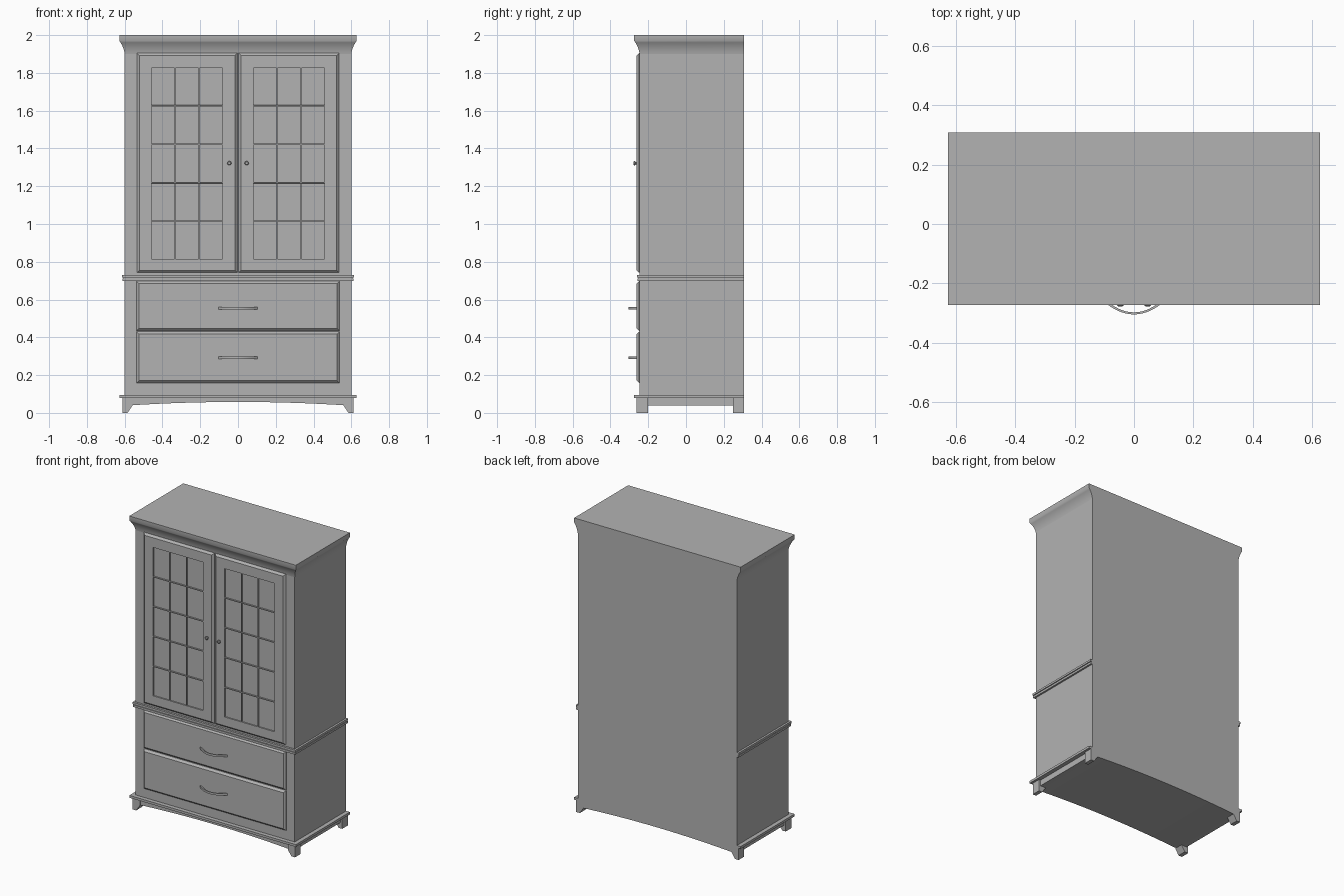
import bpy, bmesh, math

cube = bpy.data.objects.get("Cube")
if cube:
    bpy.data.objects.remove(cube, do_unlink=True)

grey = bpy.data.materials.new("cabinet grey")
grey.use_nodes = True
COLOUR = (0.45, 0.45, 0.45, 1)
grey.diffuse_color = COLOUR
bsdf = next(n for n in grey.node_tree.nodes if n.type == 'BSDF_PRINCIPLED')
bsdf.inputs["Base Color"].default_value = COLOUR

HALF, FRONT, BACK = 0.6, -0.246, 0.308
FACE = -0.261  # front plane of doors and drawers


def finish(name, bm, smooth=False):
    bmesh.ops.recalc_face_normals(bm, faces=bm.faces)
    mesh = bpy.data.meshes.new(name)
    bm.to_mesh(mesh)
    bm.free()
    mesh.materials.append(grey)
    ob = bpy.data.objects.new(name, mesh)
    bpy.context.collection.objects.link(ob)
    if smooth:
        bpy.ops.object.select_all(action='DESELECT')
        ob.select_set(True)
        bpy.context.view_layer.objects.active = ob
        bpy.ops.object.shade_smooth_by_angle(angle=math.radians(35))
    return ob


def skin(name, rings, smooth=False):
    """Join equal rings of points into a closed, capped solid."""
    bm = bmesh.new()
    loops = [[bm.verts.new(p) for p in ring] for ring in rings]
    n = len(loops[0])
    for a, b in zip(loops, loops[1:]):
        for i in range(n):
            j = (i + 1) % n
            bm.faces.new((a[i], a[j], b[j], b[i]))
    bm.faces.new(loops[0])
    bm.faces.new(loops[-1])
    return finish(name, bm, smooth)


def moulding(name, profile, smooth=False):
    """Profile of (overhang, z) round front and sides, flush at the back."""
    return skin(name, [[(-HALF - o, FRONT - o, z), (HALF + o, FRONT - o, z),
                        (HALF + o, BACK, z), (-HALF - o, BACK, z)]
                       for o, z in profile], smooth)


def prism(name, outline, y0, y1):
    return skin(name, [[(x, y, z) for x, z in outline] for y in (y0, y1)])


def panel(name, x0, x1, z0, z1):
    """Raised drawer front with chamfered edges."""
    rings = []
    for inset, y in ((0, FRONT + 0.005), (0, FRONT - 0.002), (0.013, FACE)):
        rings.append([(x0 + inset, y, z0 + inset), (x1 - inset, y, z0 + inset),
                      (x1 - inset, y, z1 - inset), (x0 + inset, y, z1 - inset)])
    return skin(name, rings)


def door(name, side):
    """Chamfered door with sunken panes, three across and five high."""
    xs = [0.016] + [0.08 + 0.127 * i for i in range(4)] + [0.522]
    zs = [0.755] + [0.812 + 0.2034 * i for i in range(6)] + [1.892]
    bm = bmesh.new()
    grid = [[bm.verts.new((side * x, FACE, z)) for z in zs] for x in xs]
    panes = []
    for i in range(len(xs) - 1):
        for k in range(len(zs) - 1):
            f = bm.faces.new((grid[i][k], grid[i + 1][k], grid[i + 1][k + 1], grid[i][k + 1]))
            if 0 < i < len(xs) - 2 and 0 < k < len(zs) - 2:
                panes.append(f)
    bmesh.ops.recalc_face_normals(bm, faces=bm.faces)
    if bm.faces[:][0].normal.y > 0:
        bmesh.ops.reverse_faces(bm, faces=bm.faces)
    # chamfer and edge, made from the outer boundary
    cx, cz = (xs[0] + xs[-1]) / 2 * side, (zs[0] + zs[-1]) / 2
    hx, hz = (xs[-1] - xs[0]) / 2, (zs[-1] - zs[0]) / 2
    edges = [e for e in bm.edges if e.is_boundary]
    for grow, y in ((0.013, FRONT - 0.002), (0, FRONT + 0.005)):
        new = bmesh.ops.extrude_edge_only(bm, edges=edges)["geom"]
        edges = [g for g in new if isinstance(g, bmesh.types.BMEdge)]
        for v in (g for g in new if isinstance(g, bmesh.types.BMVert)):
            v.co.x = cx + (v.co.x - cx) * (hx + grow) / hx
            v.co.z = cz + (v.co.z - cz) * (hz + grow) / hz
            v.co.y = y
        hx, hz = hx + grow, hz + grow
    bmesh.ops.inset_individual(bm, faces=panes, thickness=0.004, depth=0)
    bmesh.ops.inset_individual(bm, faces=panes, thickness=0.0005, depth=-0.008)
    return finish(name, bm)


def handle(name, z):
    """Bowed bar pull with a rectangular section."""
    rings = []
    for i in range(17):
        t = i / 8 - 1
        y = -0.305 + 0.046 * t * t
        x = 0.105 * t
        rings.append([(x, y, z - 0.007), (x * 0.96, y + 0.007, z - 0.007),
                      (x * 0.96, y + 0.007, z + 0.007), (x, y, z + 0.007)])
    return skin(name, rings, True)


# Carcass and mouldings
moulding("cabinet_body", [(0, 0.075), (0, 1.91)])
moulding("crown_moulding", [(0, 1.9), (0.002, 1.913), (0.007, 1.93), (0.014, 1.947),
                            (0.022, 1.961), (0.028, 1.97), (0.028, 2.0)], True)
moulding("waist_moulding", [(0.012, 0.698), (0.012, 0.712), (0.006, 0.712),
                            (0.006, 0.716), (0.014, 0.716), (0.014, 0.73)])
moulding("base_moulding", [(0.028, 0.08), (0.028, 0.096)])

# Arched plinth and four feet
arch = [(0.57 * t, 0.058 - 0.018 * t * t) for t in (i / 8 - 1 for i in range(17))]
outline = [(-HALF, 0.085), (-HALF, 0.04)] + arch + [(HALF, 0.04), (HALF, 0.085)]
prism("arched_plinth", outline, FRONT - 0.008, BACK)
foot = [(0.612, 0.085), (0.612, 0), (0.585, 0), (0.558, 0.04), (0.558, 0.085)]
for side, word in ((1, "left"), (-1, "right")):
    shape = [(side * x, z) for x, z in foot]
    prism("front_foot_" + word, shape, -0.261, -0.2)
    prism("back_foot_" + word, shape, 0.248, BACK)

    # Doors and knobs
    door("door_" + word, side)
    rings = []
    for r, y in ((0.006, -0.258), (0.006, -0.267), (0.011, -0.27), (0.011, -0.275), (0.007, -0.278)):
        rings.append([(side * 0.046 + r * math.cos(a), y, 1.322 + r * math.sin(a))
                      for a in (math.tau * i / 16 for i in range(16))])
    skin("knob_" + word, rings, True)

# Drawers with pulls
for word, z0, z1, pull in (("lower", 0.158, 0.43, 0.292), ("upper", 0.434, 0.697, 0.554)):
    panel("drawer_" + word, -0.537, 0.537, z0, z1)
    handle("handle_" + word, pull)
